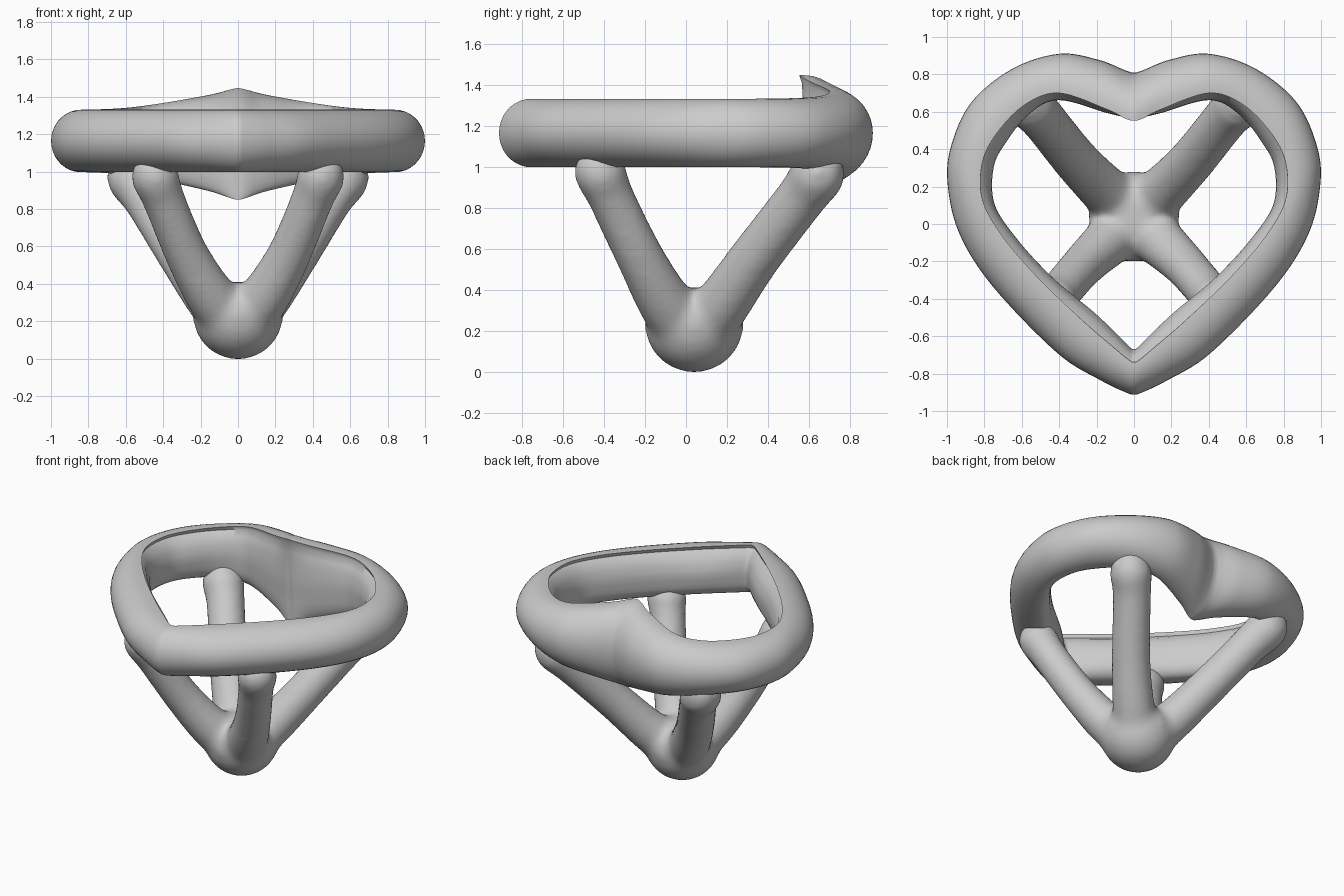
import bpy, bmesh, math
from mathutils import Vector

if "Cube" in bpy.data.objects:
    bpy.data.objects.remove(bpy.data.objects["Cube"])

# Heart stations, notch to tip: outer x, outer y, inner rim x, rim y, half height, inner bulge
STATIONS = [
    (0, .81, 0, .553, .282, .93),
    (.05, .823, .045, .563, .274, .97),
    (.19, .878, .15, .615, .246, 1.08),
    (.40, .91, .40, .70, .203, 1.18),
    (.65, .83, .58, .64, .178, 1.28),
    (.87, .65, .73, .49, .169, 1.33),
    (.98, .41, .81, .33, .167, 1.35),
    (.995, .20, .81, .13, .167, 1.35),
    (.93, -.06, .70, -.07, .167, 1.3),
    (.75, -.34, .51, -.29, .167, 1.27),
    (.41, -.69, .27, -.52, .167, 1.33),
    (.18, -.835, .12, -.65, .167, 1.37),
    (.04, -.902, .03, -.725, .167, 1.4),
    (0, -.912, 0, -.738, .167, 1.4),
]
ZC = 1.164


def smooth_path(rows, n, mirrored=False):
    """Catmull-Rom through rows; mirrored ends continue across x = 0."""
    p = [Vector(r) for r in rows]
    if mirrored:
        def flip(r):
            return Vector((-r[0], r[1], -r[2], r[3], r[4], r[5]))
        p = [flip(p[1])] + p + [flip(p[-2])]
    else:
        p = [2 * p[0] - p[1]] + p + [2 * p[-1] - p[-2]]
    out = []
    for i in range(1, len(p) - 2):
        a, b, c, d = p[i - 1:i + 3]
        for k in range(n):
            t = k / n
            out.append(.5 * (2 * b + (c - a) * t + (2 * a - 5 * b + 4 * c - d) * t * t
                             + (3 * b - a - 3 * c + d) * t ** 3))
    return out + [p[-2]]


def section(bulge):
    """Closed profile: rounded outside, crisp upper rim, groove, rounded inner foot."""
    arc = [(.9 * (1 - math.cos(a)), math.sin(a))
           for a in (math.radians(-90 + 10 * i) for i in range(19))]
    e = bulge - .95
    inner = [(1, 1), (.95, .86), (.95 + e * .55, .66), (.95 + e * .78, .4),
             (.95 + e * .94, .2), (bulge, 0), (bulge, -.2), (bulge - .02, -.4)]
    foot = [(.9 + (bulge - .92) * math.cos(a), -.4 - .6 * math.sin(a))
            for a in (math.radians(15 * i) for i in range(1, 6))]
    return arc + inner + foot


def loft(bm, rings, closed):
    rings = [[bm.verts.new(v) for v in r] for r in rings]
    m = len(rings[0])
    for i in range(len(rings) if closed else len(rings) - 1):
        a, b = rings[i], rings[(i + 1) % len(rings)]
        for j in range(m):
            bm.faces.new((a[j], a[(j + 1) % m], b[(j + 1) % m], b[j]))
    if not closed:
        bm.faces.new(rings[0])
        bm.faces.new(rings[-1][::-1])


def finish(bm, name):
    bmesh.ops.recalc_face_normals(bm, faces=bm.faces)
    me = bpy.data.meshes.new(name)
    bm.to_mesh(me)
    bm.free()
    ob = bpy.data.objects.new(name, me)
    bpy.context.collection.objects.link(ob)
    bpy.ops.object.select_all(action='DESELECT')
    ob.select_set(True)
    bpy.context.view_layer.objects.active = ob
    return ob


# Heart-shaped ring, hanging slightly lower at the notch
half = [tuple(v) for v in smooth_path(STATIONS, 8, True)]
full = half + [(-a, b, -c, d, h, g) for a, b, c, d, h, g in half[-2:0:-1]]
rings = []
for ox, oy, rx, ry, h, g in full:
    low = h + .28 * (h - .167)
    rings.append([(ox + (rx - ox) * t, oy + (ry - oy) * t, ZC + z * (h if z > 0 else low))
                  for t, z in section(g)])
bm = bmesh.new()
loft(bm, rings, True)
heart = finish(bm, "heart_ring")
bpy.ops.object.shade_smooth_by_angle(angle=math.radians(60))


# Four legs blended into a round hub
def tube(bm, rows, sides=24):
    path = smooth_path(rows, 8)
    rings = []
    for i, p in enumerate(path):
        c = Vector(p[:3])
        d = Vector(path[min(i + 1, len(path) - 1)][:3]) - Vector(path[max(i - 1, 0)][:3])
        u = d.cross(Vector((0, 1, 0))).normalized()
        v = u.cross(d).normalized()
        rings.append([c + p[3] * (math.cos(a) * u + math.sin(a) * v)
                      for a in (2 * math.pi * k / sides for k in range(sides))])
    loft(bm, rings, False)


bm = bmesh.new()
for s in (-1, 1):
    # x, y, z, radius along each leg
    tube(bm, [(0, .04, .18, .16), (s * .135, -.09, .32, .138), (s * .275, -.225, .56, .119),
              (s * .40, -.37, .86, .116), (s * .445, -.42, .98, .130), (s * .455, -.43, 1.07, .09)])
    tube(bm, [(0, .04, .18, .16), (s * .145, .17, .32, .138), (s * .31, .34, .56, .126),
              (s * .495, .57, .86, .125), (s * .57, .645, .97, .136), (s * .60, .67, 1.07, .09)])
ball = bmesh.ops.create_uvsphere(bm, u_segments=32, v_segments=20, radius=.244)
for v in ball['verts']:  # flattened top so the legs flow into it
    if v.co.z > 0:
        v.co.z *= .72
bmesh.ops.translate(bm, verts=ball['verts'], vec=(0, .04, .238))
legs = finish(bm, "legs_and_hub")
rm = legs.modifiers.new("blend", 'REMESH')
rm.mode = 'VOXEL'
rm.voxel_size = .02
rm.use_smooth_shade = True
sm = legs.modifiers.new("fillet", 'SMOOTH')
sm.factor = .5
sm.iterations = 26
bpy.ops.object.shade_smooth()
